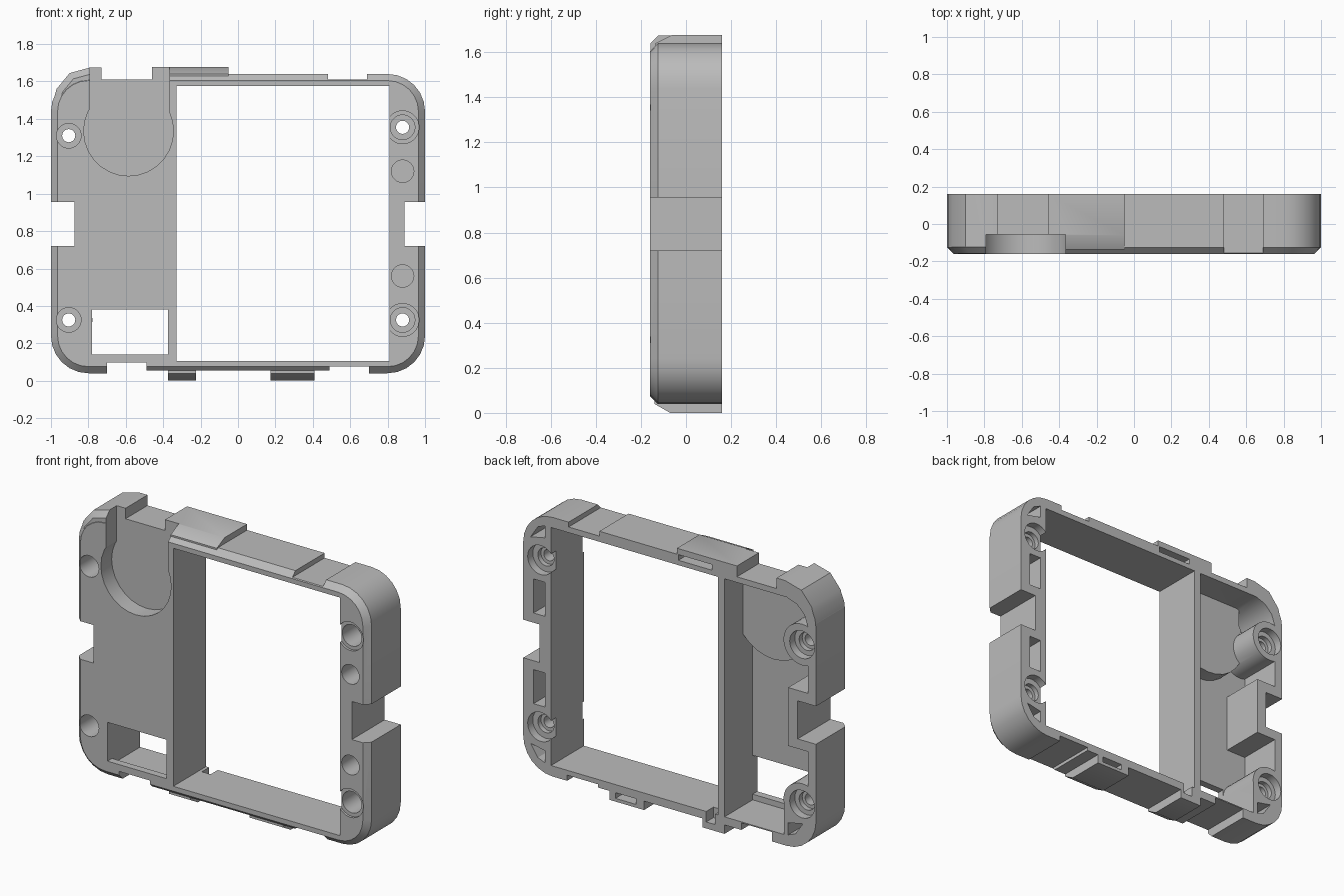
import bpy, bmesh, math
from mathutils import Vector

cube = bpy.data.objects.get("Cube")
if cube:
    bpy.data.objects.remove(cube, do_unlink=True)

BACK, FRONT = 0.16, -0.16


def make(name, bm):
    bmesh.ops.recalc_face_normals(bm, faces=bm.faces)
    mesh = bpy.data.meshes.new(name)
    bm.to_mesh(mesh)
    bm.free()
    obj = bpy.data.objects.new(name, mesh)
    bpy.context.collection.objects.link(obj)
    return obj


def prism(name, pts, y0, y1, bevel=0):
    """Extrude an (x, z) outline from y0 to y1, optionally chamfering the front."""
    bm = bmesh.new()
    front = bm.faces.new([bm.verts.new((x, y0, z)) for x, z in pts])
    edges = list(front.edges)
    ext = bmesh.ops.extrude_face_region(bm, geom=[front], use_keep_orig=True)
    moved = [g for g in ext["geom"] if isinstance(g, bmesh.types.BMVert)]
    bmesh.ops.translate(bm, verts=moved, vec=(0, y1 - y0, 0))
    bmesh.ops.recalc_face_normals(bm, faces=bm.faces)
    if bevel:
        rim = [e for e in bm.edges if all(abs(v.co.y - y0) < 1e-5 for v in e.verts)]
        bmesh.ops.bevel(bm, geom=rim, offset=bevel, segments=1,
                        affect='EDGES', clamp_overlap=False)
    return make(name, bm)


def box(x0, x1, z0, z1, y0=-0.3, y1=0.3):
    return prism("block", [(x0, z0), (x1, z0), (x1, z1), (x0, z1)], y0, y1)


def cyl(x, z, r, y0=-0.3, y1=0.3, n=28):
    ring = [(x + r * math.cos(math.tau * i / n), z + r * math.sin(math.tau * i / n))
            for i in range(n)]
    return prism("round", ring, y0, y1)


def wedge(x0, x1, yz):
    """Extrude a (y, z) section along x."""
    bm = bmesh.new()
    face = bm.faces.new([bm.verts.new((x0, y, z)) for y, z in yz])
    ext = bmesh.ops.extrude_face_region(bm, geom=[face], use_keep_orig=True)
    moved = [g for g in ext["geom"] if isinstance(g, bmesh.types.BMVert)]
    bmesh.ops.translate(bm, verts=moved, vec=(x1 - x0, 0, 0))
    return make("wedge", bm)


def combine(obj, other, op='DIFFERENCE'):
    mod = obj.modifiers.new("bool", 'BOOLEAN')
    mod.operation, mod.solver, mod.object = op, 'EXACT', other
    deps = bpy.context.evaluated_depsgraph_get()
    deps.update()
    mesh = bpy.data.meshes.new_from_object(obj.evaluated_get(deps))
    obj.modifiers.clear()
    obj.data = mesh
    bpy.data.objects.remove(other, do_unlink=True)


def rounded(x0, x1, z0, z1, r, n=6):
    pts = []
    corners = [(x1 - r, z1 - r), (x0 + r, z1 - r), (x0 + r, z0 + r), (x1 - r, z0 + r)]
    for k, (cx, cz) in enumerate(corners):
        for i in range(n + 1):
            a = (k + i / n) * math.pi / 2
            pts.append((cx + r * math.cos(a), cz + r * math.sin(a)))
    return pts


# Outer shell with chamfered front rim
frame = prism("case_frame", rounded(-1, 1, 0.04, 1.64, 0.2), FRONT, BACK, 0.035)

# Bottom centre is slightly raised between the corners
combine(frame, box(-0.49, 0.49, -0.1, 0.055))

# Raised upper corner, top block and bottom pads
combine(frame, prism("corner", [(-0.73, 1.5), (-0.73, 1.675), (-0.79, 1.675), (-0.9, 1.645),
                                (-0.97, 1.56), (-0.998, 1.46), (-0.9, 1.42)],
                     -0.158, BACK, 0.035), 'UNION')
combine(frame, wedge(-0.46, -0.05, [(BACK, 1.59), (BACK, 1.677), (-0.06, 1.677),
                                    (-0.135, 1.64), (-0.135, 1.59)]), 'UNION')
for x0, x1 in ((-0.375, -0.225), (0.175, 0.41)):
    combine(frame, wedge(x0, x1, [(BACK, 0.09), (BACK, 0), (-0.07, 0),
                                  (-0.14, 0.04), (-0.14, 0.09)]), 'UNION')

# Rear cavity, leaving bosses, lower corner, notch walls and pocket shell standing
cavity = prism("cavity", [(-0.945, 0.105), (-0.375, 0.105), (-0.375, 1.575), (-0.8, 1.575),
                          (-0.87, 1.55), (-0.92, 1.5), (-0.945, 1.43)], -0.115, 0.3)
pocket_x, pocket_z = -0.585, 1.335
for keep in (box(-1.1, -0.78, 0, 0.33),
             box(-1.1, -0.81, 0.66, 1.02),
             cyl(-0.905, 0.325, 0.127),
             cyl(-0.905, 1.31, 0.127),
             cyl(pocket_x, pocket_z, 0.27, -0.3, -0.02),
             box(-0.82, -0.3, pocket_z, 1.8, -0.3, -0.02)):
    combine(cavity, keep)
combine(frame, cavity)

# Main window and small lower window
combine(frame, box(-0.33, 0.81, 0.105, 1.575))
combine(frame, box(-0.78, -0.375, 0.14, 0.38, -0.3, 0))

# Round front pocket, open at the top
combine(frame, cyl(pocket_x, pocket_z, 0.24, -0.3, -0.055))
combine(frame, box(-0.79, -0.365, pocket_z, 1.8, -0.3, -0.055))

# Edge notches on the top, bottom and sides
for notch in ((-0.73, -0.46, 1.61, 1.8), (0.48, 0.69, 1.61, 1.8),
              (-0.7, -0.49, -0.1, 0.098), (0.49, 0.7, -0.1, 0.075),
              (-1.1, -0.875, 0.72, 0.955), (0.89, 1.1, 0.72, 0.955)):
    combine(frame, box(*notch))

# Screw holes with front and rear counterbores
for x, z, rear in ((-0.905, 1.31, 0.085), (-0.905, 0.325, 0.085),
                   (0.88, 1.355, 0.09), (0.88, 0.325, 0.09)):
    combine(frame, cyl(x, z, 0.035))
    combine(frame, cyl(x, z, 0.066, -0.3, 0.0))
    combine(frame, cyl(x, z, rear, 0.11, 0.3))
    combine(frame, cyl(x, z, 0.055, 0.08, 0.3))
for z in (1.355, 0.325):
    combine(frame, cyl(0.88, z, 0.088, -0.3, -0.145))

# Blind front holes and the rear pockets behind them
for z in (1.12, 0.56):
    combine(frame, cyl(0.88, z, 0.06, -0.3, -0.02))
    combine(frame, box(0.85, 0.93, z - 0.105, z + 0.105, 0.02, 0.3))

# Triangular rear pockets in three corners
for x, z, sx, sz in ((0.85, 1.575, 1, -1), (0.85, 0.11, 1, 1), (-0.81, 0.11, -1, 1)):
    tri = [(x, z), (x + sx * 0.05, z + sz * 0.02), (x + sx * 0.1, z + sz * 0.095),
           (x, z + sz * 0.075)]
    combine(frame, prism("corner_pocket", tri, 0.0, 0.3))

# Rear latch slots
for slot in ((-0.29, -0.06, 1.605, 1.64), (0.23, 0.37, 0.02, 0.055),
             (-0.31, -0.25, 0.04, 0.2)):
    combine(frame, box(*slot, 0.09, 0.3))

# Material and shading
grey = bpy.data.materials.new("plain_grey")
grey.use_nodes = True
colour = (0.5, 0.5, 0.5, 1)
grey.diffuse_color = colour
grey.node_tree.nodes["Principled BSDF"].inputs["Base Color"].default_value = colour
frame.data.materials.clear()
frame.data.materials.append(grey)
for poly in frame.data.polygons:
    poly.material_index = 0
bpy.ops.object.select_all(action='DESELECT')
frame.select_set(True)
bpy.context.view_layer.objects.active = frame
bpy.ops.object.shade_smooth_by_angle(angle=math.radians(30))
